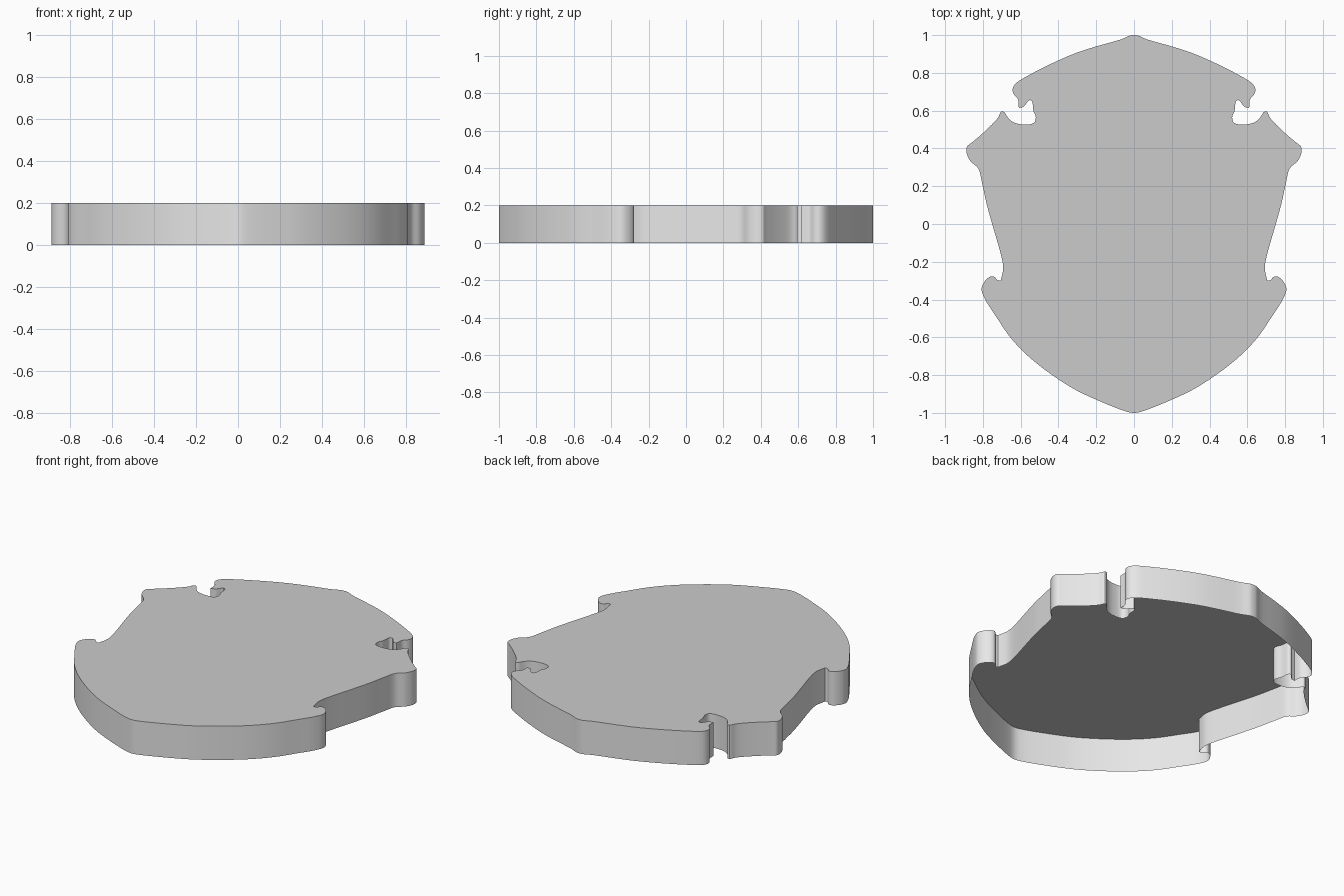
import bpy, bmesh
from mathutils import Vector

if "Cube" in bpy.data.objects:
    bpy.data.objects.remove(bpy.data.objects["Cube"])

# Right half of the outline, split at the sharp corners
RUNS = [
    [(0, 1), (.02, .998), (.07, .977), (.2, .94), (.3, .908), (.42, .857),
     (.54, .797), (.628, .742),
     (.643, .71), (.635, .685), (.614, .66), (.61, .615)],
    [(.61, .615), (.585, .62), (.555, .655), (.54, .65), (.533, .6),
     (.52, .565), (.53, .535), (.585, .527), (.635, .537), (.665, .56),
     (.687, .592), (.702, .596), (.722, .56), (.79, .49), (.86, .43),
     (.884, .41), (.886, .375), (.865, .332), (.825, .295), (.805, .22),
     (.781, .11), (.745, -.02), (.713, -.13), (.696, -.2), (.693, -.24),
     (.705, -.298)],
    [(.705, -.298), (.718, -.3), (.745, -.277), (.775, -.287), (.807, -.34),
     (.79, -.395), (.73, -.49), (.655, -.6), (.56, -.7), (.43, -.802),
     (.31, -.878), (.2, -.93), (.07, -.983), (.02, -.998), (0, -1)],
]
THICKNESS = 0.2


def smooth(points, steps=4):
    """Centripetal Catmull-Rom through the points; last point is left out."""
    p = [Vector(q) for q in points]
    p = [2 * p[0] - p[1]] + p + [2 * p[-1] - p[-2]]
    out = []
    for a, b, c, d in zip(p, p[1:], p[2:], p[3:]):
        t1 = (b - a).length ** .5
        t2 = t1 + (c - b).length ** .5
        t3 = t2 + (d - c).length ** .5
        for i in range(steps):
            t = t1 + (t2 - t1) * i / steps
            a1 = a.lerp(b, t / t1)
            a2 = b.lerp(c, (t - t1) / (t2 - t1))
            a3 = c.lerp(d, (t - t2) / (t3 - t2))
            b1 = a1.lerp(a2, t / t2)
            b2 = a2.lerp(a3, (t - t1) / (t3 - t1))
            out.append(b1.lerp(b2, (t - t1) / (t2 - t1)))
    return out


def flat_material(name, value):
    mat = bpy.data.materials.new(name)
    mat.diffuse_color = (value, value, value, 1)
    mat.use_nodes = True
    mat.node_tree.nodes["Principled BSDF"].inputs["Base Color"].default_value = mat.diffuse_color
    return mat


# Full outline: right half down, mirrored left half back up
right = [v for run in RUNS for v in smooth(run)]
left = [Vector((-v.x, v.y)) for v in reversed(right[1:])]
outline = right + [Vector((0, -1))] + left

# Shield plate: outline extruded upward, left open underneath
bm = bmesh.new()
face = bm.faces.new([bm.verts.new((v.x, v.y, 0)) for v in outline])
top = bmesh.ops.extrude_face_region(bm, geom=[face])["geom"]
bmesh.ops.translate(bm, vec=(0, 0, THICKNESS),
                    verts=[g for g in top if isinstance(g, bmesh.types.BMVert)])
bmesh.ops.recalc_face_normals(bm, faces=bm.faces)
bm.normal_update()
bmesh.ops.delete(bm, geom=[f for f in bm.faces if f.normal.z < -.5],
                 context='FACES_ONLY')

# Walls are lighter than the top
for f in bm.faces:
    f.material_index = 0 if f.normal.z > .5 else 1
mesh = bpy.data.meshes.new("shield_plate")
bm.to_mesh(mesh)
bm.free()

shield = bpy.data.objects.new("shield_plate", mesh)
bpy.context.collection.objects.link(shield)
mesh.materials.append(flat_material("mid_grey", 0.6))
mesh.materials.append(flat_material("light_grey", 0.8))

# Smooth walls, crisp rims
bpy.context.view_layer.objects.active = shield
shield.select_set(True)
bpy.ops.object.shade_smooth_by_angle(angle=0.52)
